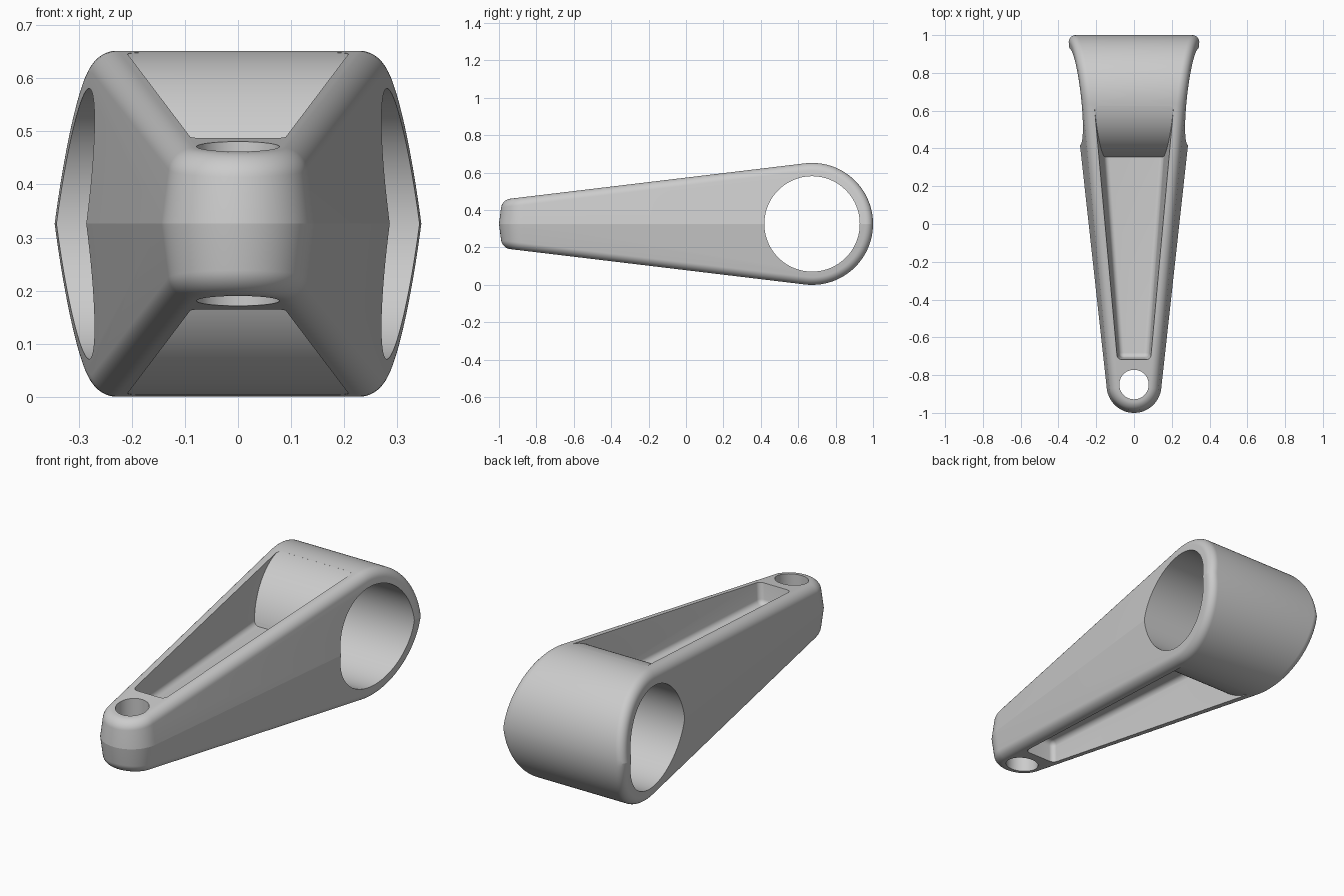
import bpy, bmesh
from math import sin, cos, pi, atan, radians

if "Cube" in bpy.data.objects:
    bpy.data.objects.remove(bpy.data.objects["Cube"])

MID = 0.326          # height of the parting plane
BY, BR = 0.674, 0.326  # big end centre and radius
SY, SR = -0.855, 0.145  # small end centre and radius
DRAFT = 0.13


def loft(name, rings):
    """Closed solid through matching rings of points."""
    bm = bmesh.new()
    loops = [[bm.verts.new(p) for p in ring] for ring in rings]
    n = len(loops[0])
    for a, b in zip(loops, loops[1:]):
        for i in range(n):
            j = (i + 1) % n
            bm.faces.new((a[i], a[j], b[j], b[i]))
    bm.faces.new(loops[0][::-1])
    bm.faces.new(loops[-1])
    bmesh.ops.recalc_face_normals(bm, faces=bm.faces)
    me = bpy.data.meshes.new(name)
    bm.to_mesh(me)
    bm.free()
    ob = bpy.data.objects.new(name, me)
    bpy.context.collection.objects.link(ob)
    return ob


def apply(ob, mod):
    bpy.context.view_layer.objects.active = ob
    bpy.ops.object.modifier_apply(modifier=mod.name)


def boolean(ob, other, op):
    m = ob.modifiers.new("bool", 'BOOLEAN')
    m.operation, m.solver, m.object = op, 'EXACT', other
    apply(ob, m)
    bpy.data.objects.remove(other)


def bevel(ob, width, segs):
    m = ob.modifiers.new("fillet", 'BEVEL')
    m.width, m.segments = width, segs
    m.limit_method, m.angle_limit = 'ANGLE', radians(35)
    m.use_clamp_overlap = False
    apply(ob, m)


def cylinder(name, centre, r, half, axis, n=128):
    cx, cy, cz = centre
    rings = []
    for h in (-half, half):
        ring = []
        for i in range(n):
            c, s = r * cos(2 * pi * i / n), r * sin(2 * pi * i / n)
            ring.append((cx + h, cy + c, cz + s) if axis == 'x' else (cx + c, cy + s, cz + h))
        rings.append(ring)
    return loft(name, rings)


# Arm body: side profile (tapered lines tangent to the big end)
a = atan(0.12)
end_y = -1.2
top_y, top_z = BY - BR * sin(a), BR * cos(a)
end_z = top_z - 0.12 * (top_y - end_y)
N = 64
side = [(end_y, -end_z), (end_y, end_z)]
for i in range(N + 1):
    t = (pi / 2 + a) * (1 - 2 * i / N)
    side.append((BY + BR * cos(t), BR * sin(t)))
arm = loft("lever_arm", [[(x, y, MID + z) for y, z in side] for x in (-0.6, 0.6)])


# Plan outline, drafted both ways from the parting plane
def plan(t):
    r = SR - DRAFT * abs(t)
    b = atan(0.11)
    right = (r / cos(b) + 0.11 * (1.3 - SY), 1.3)
    pts = [(-right[0], right[1])]
    for i in range(33):
        g = pi + b + (pi - 2 * b) * i / 32
        pts.append((r * cos(g), SY + r * sin(g)))
    pts.append(right)
    return [(x, y, MID + t) for x, y in pts]


boolean(arm, loft("plan_cutter", [plan(t) for t in (-0.45, 0, 0.45)]), 'INTERSECT')
bevel(arm, 0.042, 10)


# Pockets above and below the thin web
def pocket_ring(t, s):
    d = DRAFT * (t - 0.06)
    x0, x1, y0, y1 = 0.075 + d, 0.176 + d, -0.705 - d, 0.625
    return [(x, y, MID + s * t) for x, y in ((-x0, y0), (x0, y0), (x1, y1), (-x1, y1))]


for s in (1, -1):
    pocket = loft("pocket_cutter", [pocket_ring(0.06, s), pocket_ring(0.5, s)])
    bevel(pocket, 0.024, 8)
    boolean(pocket, cylinder("boss", (0, BY, MID), BR, 0.6, 'x'), 'DIFFERENCE')
    boolean(arm, pocket, 'DIFFERENCE')

# Big cross bore and small vertical hole
boolean(arm, cylinder("bore", (0, BY, MID), 0.255, 0.6, 'x'), 'DIFFERENCE')
boolean(arm, cylinder("pin_hole", (0, -0.85, MID), 0.078, 0.5, 'z', 64), 'DIFFERENCE')

bpy.ops.object.select_all(action='DESELECT')
arm.select_set(True)
bpy.context.view_layer.objects.active = arm
bpy.ops.object.shade_smooth_by_angle(angle=radians(12))
